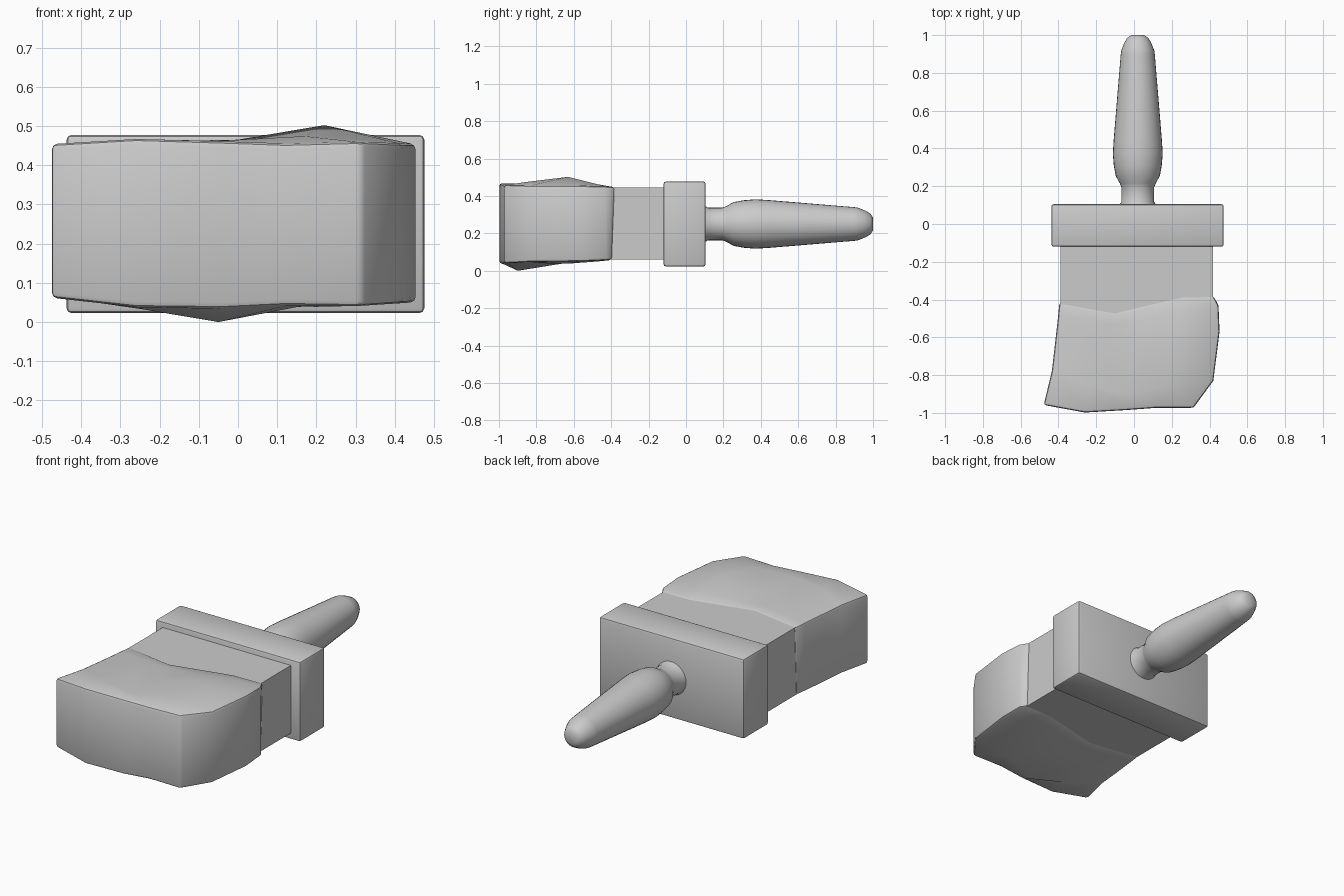
import bpy, bmesh, math

if "Cube" in bpy.data.objects:
    bpy.data.objects.remove(bpy.data.objects["Cube"])

def finish(name, bm, bevel=0.0, segs=2, min_angle=35):
    """Bevel the sharp edges, smooth-shade and link as an object."""
    bmesh.ops.recalc_face_normals(bm, faces=bm.faces[:])
    if bevel:
        sharp = [e for e in bm.edges if e.calc_face_angle(0) > math.radians(min_angle)]
        bmesh.ops.bevel(bm, geom=sharp, offset=bevel, segments=segs, profile=0.5,
                        affect='EDGES', clamp_overlap=True)
    me = bpy.data.meshes.new(name)
    bm.to_mesh(me)
    bm.free()
    ob = bpy.data.objects.new(name, me)
    bpy.context.collection.objects.link(ob)
    bpy.ops.object.select_all(action='DESELECT')
    ob.select_set(True)
    bpy.context.view_layer.objects.active = ob
    bpy.ops.object.shade_smooth_by_angle(angle=math.radians(35))
    return ob

def box(name, lo, hi, bevel=0.0):
    bm = bmesh.new()
    bmesh.ops.create_cube(bm, size=1)
    for v in bm.verts:
        v.co = [(a + b) / 2 + c * (b - a) for a, b, c in zip(lo, hi, v.co)]
    return finish(name, bm, bevel)

# Wide block and the ferrule beneath it
box("brush_block", (-0.437, -0.12, 0.023), (0.475, 0.105, 0.477), 0.012)
box("ferrule", (-0.39, -0.52, 0.06), (0.417, -0.11, 0.445))

# Turned handle: profile (y, radius) spun about the y direction
profile = [(0.08, 0.094), (0.105, 0.094), (0.118, 0.087), (0.195, 0.087),
           (0.215, 0.095), (0.255, 0.117), (0.31, 0.127), (0.37, 0.132),
           (0.44, 0.128), (0.90, 0.09), (0.92, 0.087), (0.955, 0.073),
           (0.985, 0.057), (1.0, 0.034)]
SIDES = 32
bm = bmesh.new()
rings = []
for y, r in profile:
    rings.append([bm.verts.new((0.02 + r * math.cos(2 * math.pi * i / SIDES), y,
                                0.25 + r * math.sin(2 * math.pi * i / SIDES)))
                  for i in range(SIDES)])
for a, b in zip(rings, rings[1:]):
    for i in range(SIDES):
        j = (i + 1) % SIDES
        bm.faces.new((a[i], a[j], b[j], b[i]))
bm.faces.new(rings[0])
bm.faces.new(rings[-1])
finish("handle", bm)

# Bristle clump: uneven slab, rows from back to front of (x, y, bottom z, top z)
rows = [
    [(-.395, -.415, .058, .448), (-.10, -.468, .057, .448), (.10, -.42, .057, .448), (.25, -.385, .057, .448), (.42, -.38, .058, .448)],
    [(-.402, -.49, .057, .449), (-.13, -.53, .052, .454), (.07, -.50, .050, .456), (.24, -.47, .050, .462), (.447, -.43, .056, .450)],
    [(-.42, -.65, .057, .450), (-.20, -.65, .046, .461), (.0, -.65, .040, .465), (.22, -.63, .038, .502), (.453, -.57, .050, .454)],
    [(-.435, -.78, .060, .452), (-.24, -.86, .032, .466), (-.05, -.90, .000, .462), (.17, -.86, .042, .474), (.42, -.83, .048, .454)],
    [(-.478, -.958, .062, .454), (-.26, -.998, .038, .467), (-.04, -.985, .036, .460), (.12, -.973, .044, .454), (.315, -.973, .040, .460)],
]
bm = bmesh.new()
bot = [[bm.verts.new((x, y - 0.015 * (k == 0), zb)) for x, y, zb, zt in r] for k, r in enumerate(rows)]
top = [[bm.verts.new((x, y, zt)) for x, y, zb, zt in r] for r in rows]
n = len(rows)
for grid in (bot, top):
    for i in range(n - 1):
        for j in range(4):
            bm.faces.new((grid[i][j], grid[i][j + 1], grid[i + 1][j + 1], grid[i + 1][j]))
for i in range(n - 1):
    for j in (0, 4):
        bm.faces.new((bot[i][j], bot[i + 1][j], top[i + 1][j], top[i][j]))
for j in range(4):
    for i in (0, n - 1):
        bm.faces.new((bot[i][j], bot[i][j + 1], top[i][j + 1], top[i][j]))
finish("bristles", bm, 0.014, 2, 44)
